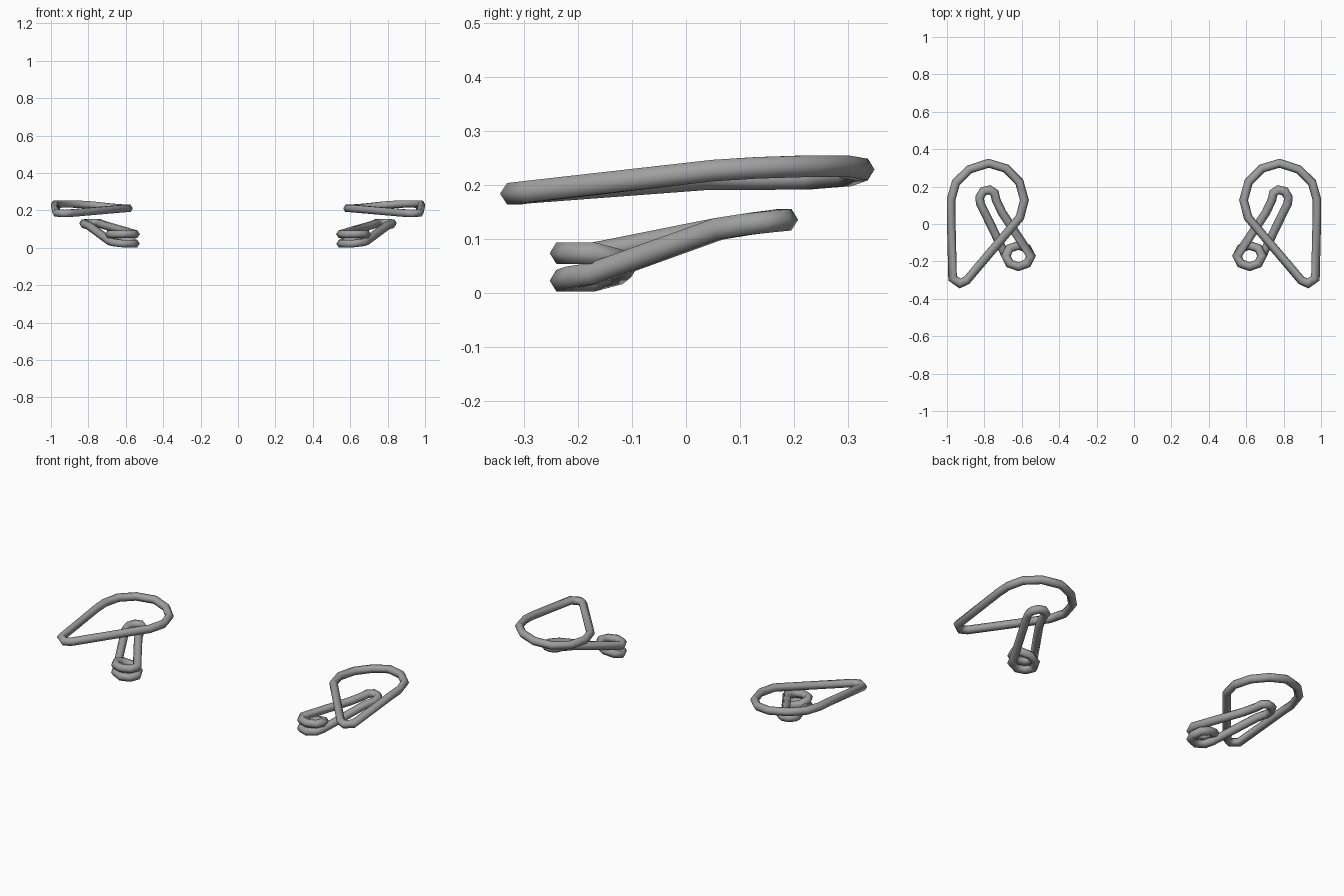
import bpy, bmesh, math
from mathutils import Vector

cube = bpy.data.objects.get("Cube")
if cube:
    bpy.data.objects.remove(cube, do_unlink=True)

RADIUS = 0.023
SIDES = 6

grey = bpy.data.materials.new("grey_metal")
grey.use_nodes = True
colour = (0.35, 0.35, 0.35, 1)
grey.diffuse_color = colour
grey.node_tree.nodes["Principled BSDF"].inputs["Base Color"].default_value = colour


def closed_tube(name, path, side):
    """Sweep a hexagon along a closed path, mitred at each corner."""
    pts = [Vector((side * x, y, z)) for x, y, z in path]
    n = len(pts)
    bm = bmesh.new()
    rings = []
    for i, p in enumerate(pts):
        before = (p - pts[i - 1]).normalized()
        after = (pts[(i + 1) % n] - p).normalized()
        tangent = (before + after).normalized()
        across = tangent.cross(Vector((0, 0, 1))).normalized()
        up = across.cross(tangent)
        miter = 1 / max(tangent.dot(after), 0.7)
        ring = []
        for k in range(SIDES):
            a = math.tau * k / SIDES
            offset = across * math.cos(a) * miter + up * math.sin(a)
            ring.append(bm.verts.new(p + offset * RADIUS))
        rings.append(ring)
    for i in range(n):
        a, b = rings[i], rings[(i + 1) % n]
        for k in range(SIDES):
            m = (k + 1) % SIDES
            bm.faces.new((a[k], a[m], b[m], b[k]))
    bmesh.ops.recalc_face_normals(bm, faces=bm.faces)
    for f in bm.faces:
        f.smooth = True
    mesh = bpy.data.meshes.new(name)
    bm.to_mesh(mesh)
    bm.free()
    mesh.materials.append(grey)
    obj = bpy.data.objects.new(name, mesh)
    bpy.context.collection.objects.link(obj)


# Large upper loop: rounded back, long straight sides meeting at the front
large_loop = [
    (0.778, 0.325, 0.228), (0.685, 0.297, 0.217), (0.613, 0.225, 0.211),
    (0.586, 0.128, 0.21), (0.61, 0.035, 0.21), (0.895, -0.302, 0.185),
    (0.93, -0.318, 0.183), (0.97, -0.29, 0.187), (0.978, 0.05, 0.226),
    (0.978, 0.13, 0.231), (0.952, 0.222, 0.234), (0.88, 0.292, 0.234),
]

# Small lower loop: bend at the back, then a coil of one and a half turns
small_loop = [
    (0.705, 0.06, 0.118), (0.738, 0.13, 0.129), (0.745, 0.165, 0.133),
    (0.772, 0.183, 0.135), (0.806, 0.175, 0.134), (0.825, 0.143, 0.13),
    (0.822, 0.11, 0.126), (0.797, 0.06, 0.118),
]
TURNS = 12
for i in range(TURNS + 1):
    t = i / TURNS
    a = -3 * math.pi * t
    rise = min(max(3 * t - 1, 0), 1)
    z = 0.022 + 0.051 * rise + 0.013 * max(0, 1 - 6 * t)
    small_loop.append((0.618 + 0.067 * math.cos(a), -0.171 + 0.057 * math.sin(a), z))

for label, side in (("left", 1), ("right", -1)):
    closed_tube(label + "_large_loop", large_loop, side)
    closed_tube(label + "_coiled_loop", small_loop, side)
